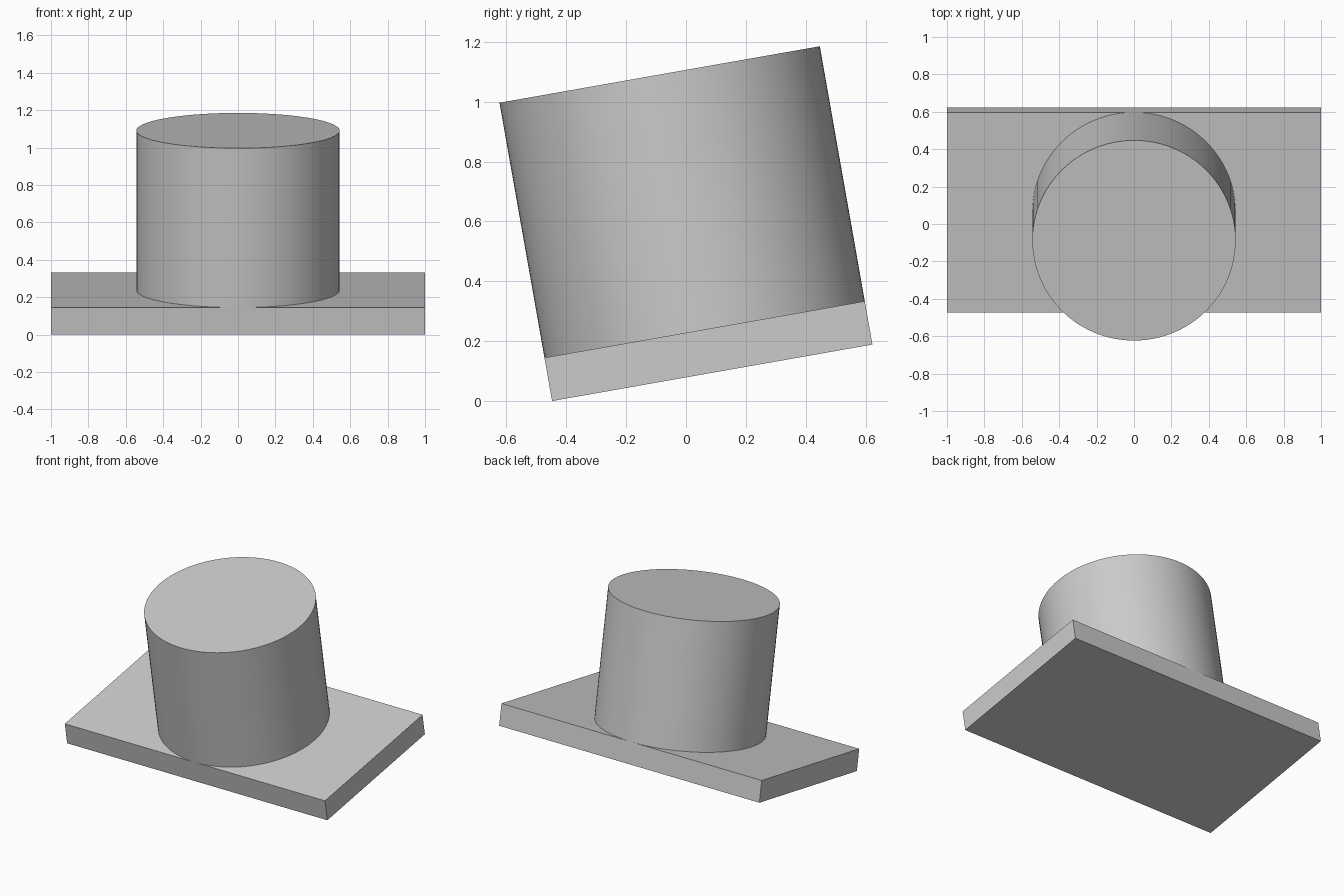
import bpy
from math import radians
from mathutils import Matrix

if "Cube" in bpy.data.objects:
    bpy.data.objects.remove(bpy.data.objects["Cube"], do_unlink=True)

WIDTH, DEPTH, THICK = 2.0, 1.087, 0.147
RADIUS, HEIGHT = DEPTH / 2, 0.865

grey = bpy.data.materials.new("plain grey")
grey.use_nodes = True
colour = (0.6, 0.6, 0.6, 1)
grey.diffuse_color = colour
grey.node_tree.nodes["Principled BSDF"].inputs["Base Color"].default_value = colour

# Whole model leans forward about the front bottom edge of the plate
tilt = Matrix.Translation((0, -0.4475, 0)) @ Matrix.Rotation(radians(10), 4, "X")


def finish(name, y, z):
    obj = bpy.context.object
    obj.name = name
    obj.data.materials.append(grey)
    obj.matrix_world = tilt @ Matrix.Translation((0, y, z))
    return obj


# Rectangular base plate
bpy.ops.mesh.primitive_cube_add(size=1)
bpy.context.object.data.transform(Matrix.Diagonal((WIDTH, DEPTH, THICK, 1)))
finish("base_plate", DEPTH / 2, THICK / 2)

# Round boss standing on the plate
bpy.ops.mesh.primitive_cylinder_add(vertices=96, radius=RADIUS, depth=HEIGHT)
bpy.ops.object.shade_smooth_by_angle(angle=radians(30))
finish("round_boss", DEPTH / 2, THICK + HEIGHT / 2)
